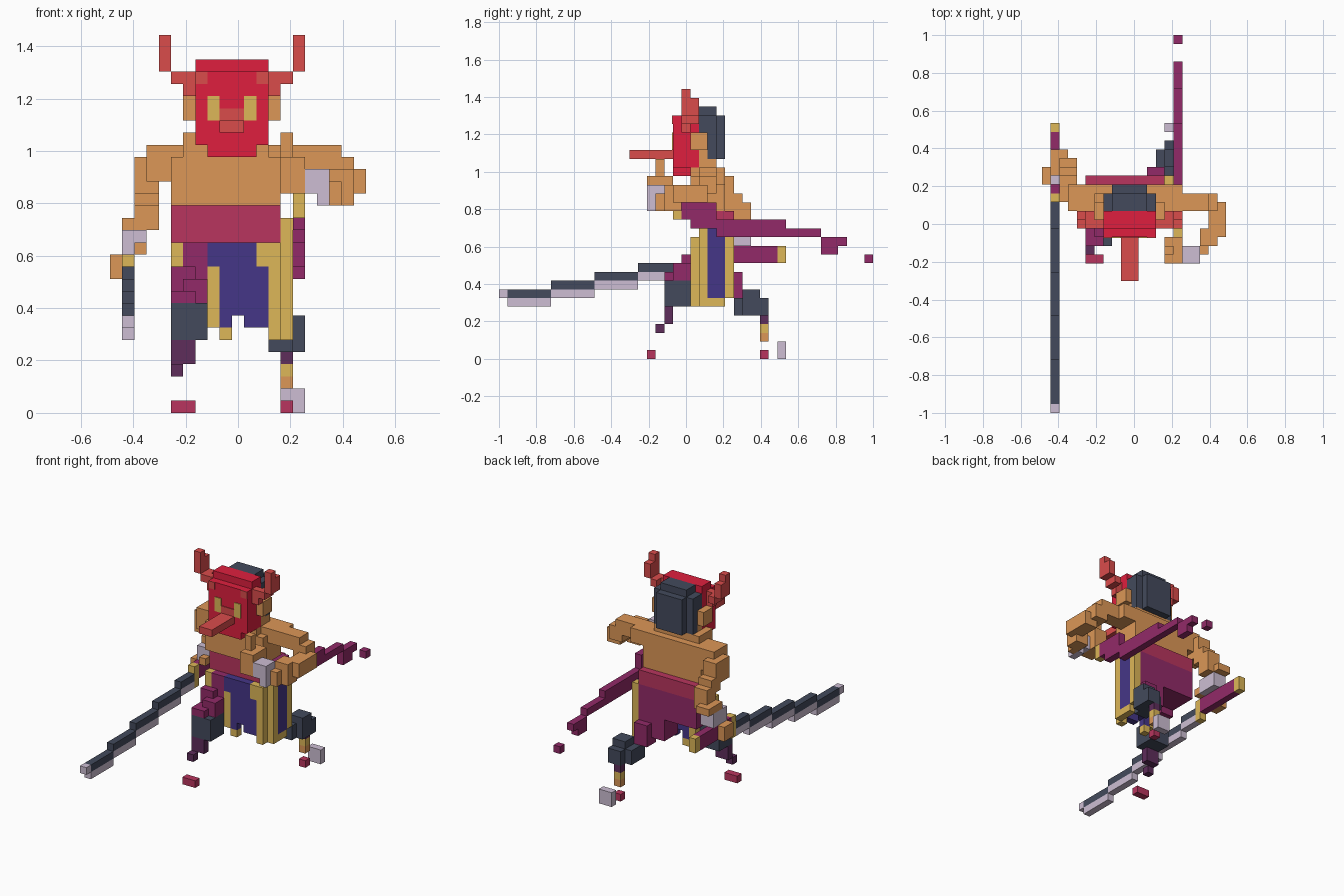
import bpy
import bmesh
from mathutils import Matrix, Vector

if "Cube" in bpy.data.objects:
    bpy.data.objects.remove(bpy.data.objects["Cube"], do_unlink=True)

UNIT = 2 / 43  # edge length of one building cube


def material(name, hex_code):
    """Flat material from an sRGB hex colour, stored as linear values."""
    channels = [int(hex_code[i:i + 2], 16) / 255 for i in (0, 2, 4)]
    colour = [((c + 0.055) / 1.055) ** 2.4 for c in channels] + [1]
    mat = bpy.data.materials.new(name)
    mat.use_nodes = True
    mat.diffuse_color = colour
    mat.node_tree.nodes["Principled BSDF"].inputs["Base Color"].default_value = colour
    return mat


skin = material("tan skin", "DC9757")
red = material("bright red", "DF1F3E")
horn_red = material("dull red", "DA4C4B")
slate = material("dark slate", "434A5C")
silver = material("pale lavender", "CDBED3")
gold = material("gold", "DDB758")
crimson = material("crimson", "B8355E")
plum = material("plum", "922A68")
dark_plum = material("dark plum", "5E2D5B")
blue = material("indigo", "453687")


def block(x, y, z):
    """Box between grid lines, as centre and size."""
    spans = (x, y, z)
    centre = Vector([(a + b) / 2 for a, b in spans]) - Vector((0.5, 0.5, 0))
    return centre * UNIT, Vector([b - a for a, b in spans]) * UNIT


def part(name, mat, *blocks, side=1):
    """Joins blocks into one object; side=-1 mirrors it over the body centre."""
    bm = bmesh.new()
    for centre, size in blocks:
        place = centre.copy()
        if side < 0:
            place.x = -place.x - UNIT
        bmesh.ops.create_cube(bm, size=1, matrix=Matrix.Translation(place) @ Matrix.Diagonal(size.to_4d()))
    mesh = bpy.data.meshes.new(name)
    bm.to_mesh(mesh)
    bm.free()
    mesh.materials.append(mat)
    obj = bpy.data.objects.new(name, mesh)
    bpy.context.collection.objects.link(obj)
    return obj


# Head and mask
part("mask", red,
     block(x=(-3, 3), y=(0, 2), z=(22, 29)),
     block(x=(-3, 3), y=(-1, 0), z=(22, 28)),
     block(x=(-2, 2), y=(-1, 1), z=(21, 22)))
part("mask_nose", horn_red,
     block(x=(-1, 1), y=(-6, -1), z=(23, 24)),
     block(x=(-1, 1), y=(-1.1, -1), z=(24, 25)))
part("skull", skin, block(x=(-3, 3), y=(2, 3), z=(22, 26)))
part("hair", slate,
     block(x=(-2, 2), y=(2, 4), z=(28, 29)),
     block(x=(-3, 3), y=(2, 4), z=(26, 28)),
     block(x=(-3, 3), y=(3, 4), z=(23, 26)),
     block(x=(-2, 2), y=(4, 5), z=(23, 28)))
for label, side in (("left", 1), ("right", -1)):
    part(label + "_eye", gold, block(x=(1, 2), y=(-1.1, -1), z=(24, 26)), side=side)
    part(label + "_ear", skin, block(x=(3, 4), y=(1, 3), z=(24, 26)), side=side)
    part(label + "_horn", horn_red,
         block(x=(2, 3), y=(-1.1, -1), z=(27, 28)),
         block(x=(3, 4), y=(0, 1), z=(26, 28)),
         block(x=(4, 5), y=(0, 2), z=(27, 28)),
         block(x=(5, 6), y=(0, 1), z=(28, 31)),
         block(x=(5, 6), y=(1, 2), z=(28, 30)), side=side)

# Torso
part("chest", skin,
     block(x=(-5, 4), y=(1, 5), z=(17, 21)),
     block(x=(-5, 5), y=(2, 5), z=(20, 22)),
     block(x=(-4, 3), y=(1, 4), z=(21, 23)))
part("waist_wrap", crimson,
     block(x=(-5, 4), y=(2, 5), z=(14, 17)),
     block(x=(-5, 4), y=(5, 6), z=(15, 17)))

# Right arm, reaching back to the grip
part("right_arm", skin,
     block(x=(-7, -4), y=(2, 5), z=(19, 22)),
     block(x=(-8, -6), y=(3, 6), z=(18, 21)),
     block(x=(-8, -6), y=(5, 7), z=(17, 19)),
     block(x=(-8, -6), y=(6, 8), z=(15, 18)),
     block(x=(-9, -7), y=(6, 9), z=(15, 16)))
part("right_glove", silver, block(x=(-9, -7), y=(5, 8), z=(13, 15)))
part("right_fingers", skin,
     block(x=(-10, -9), y=(5, 7), z=(11, 13)),
     block(x=(-8, -7), y=(4, 5), z=(13, 14)))

# Left arm, bent across the front
part("left_arm", skin,
     block(x=(4, 6), y=(2, 5), z=(20, 22)),
     block(x=(6, 9), y=(2, 4), z=(20, 22)),
     block(x=(8, 10), y=(2, 4), z=(19, 21)),
     block(x=(9, 11), y=(-1, 3), z=(18, 20)),
     block(x=(8, 10), y=(-2, 0), z=(17, 20)),
     block(x=(8, 9), y=(-3, -1), z=(17, 19)))
part("left_glove", silver,
     block(x=(6, 8), y=(-4, -2), z=(18, 20)),
     block(x=(7, 8), y=(-4, -2), z=(17, 18)))
part("left_fingers", skin,
     block(x=(4, 6), y=(-4, -1), z=(18, 21)),
     block(x=(4, 5), y=(-3, -2), z=(21, 23)))

# Sword, a stepped blade rising to the grip
steps = [(n, -20 + 5 * n, min(-15 + 5 * n, 3)) for n in range(5)]
part("blade_spine", slate,
     *[block(x=(-9, -8), y=(a, b), z=(7 + n, 8 + n)) for n, a, b in steps])
part("blade_edge", silver,
     block(x=(-9, -8), y=(-21, -20), z=(7, 8)),
     *[block(x=(-9, -8), y=(a, b), z=(6 + n, 7 + n)) for n, a, b in steps])
part("sword_guard", gold, block(x=(-9, -8), y=(3, 4), z=(10, 13)))
part("sword_grip", plum, block(x=(-9, -8), y=(4, 11), z=(11, 13)))
part("sword_pommel", gold, block(x=(-9, -8), y=(11, 12), z=(11, 13)))

# Scabbard on the left hip
part("scabbard_mouth", gold, block(x=(5, 6), y=(-1, 0), z=(16, 18)))
part("scabbard", plum,
     block(x=(5, 6), y=(0, 4), z=(16, 18)),
     block(x=(5, 6), y=(1, 12), z=(15, 16)),
     block(x=(5, 6), y=(4, 16), z=(14, 15)),
     block(x=(5, 6), y=(16, 19), z=(13, 14)),
     block(x=(5, 6), y=(16, 18), z=(12, 13)),
     block(x=(5, 6), y=(21, 22), z=(11, 12)))

# Hanging cloth at the front and left side
part("front_cloth", blue,
     block(x=(-2, 2), y=(1, 2), z=(12, 14)),
     block(x=(-1, 3), y=(1, 2), z=(8, 12)),
     block(x=(-1, 0), y=(1, 2), z=(7, 8)),
     block(x=(1, 3), y=(1, 2), z=(7, 8)))
part("front_cloth_trim", gold,
     block(x=(-2, -1), y=(1, 2), z=(7, 12)),
     block(x=(-1, 0), y=(1, 2), z=(6, 7)),
     block(x=(2, 3), y=(1, 2), z=(12, 14)),
     block(x=(3, 4), y=(1, 2), z=(6, 14)))
part("side_cloth", blue, block(x=(4, 5), y=(3, 5), z=(7, 15)))
part("side_cloth_trim", gold,
     block(x=(4, 5), y=(2, 3), z=(6, 16)),
     block(x=(4, 5), y=(5, 6), z=(7, 15)),
     block(x=(4, 5), y=(3, 5), z=(6, 7)))
part("right_hip_trim", gold, block(x=(-5, -4), y=(1, 2), z=(12, 14)))

# Trousers
part("trousers", plum,
     block(x=(-5, 4), y=(2, 6), z=(11, 14)),
     block(x=(-5, 4), y=(5, 6), z=(14, 15)),
     block(x=(-4, -2), y=(1, 2), z=(11, 14)),
     block(x=(-5, -3), y=(0, 2), z=(10, 12)),
     block(x=(-4, -2), y=(-1, 1), z=(9, 11)),
     block(x=(-5, -3), y=(-2, 0), z=(9, 10)),
     block(x=(0, 4), y=(3, 6), z=(8, 11)),
     block(x=(2, 4), y=(5, 7), z=(7, 10)))

# Right leg, stepping forward
part("right_knee", slate, block(x=(-5, -2), y=(-2, 1), z=(6, 9)))
part("right_shin", dark_plum,
     block(x=(-5, -3), y=(-2, -1), z=(4, 6)),
     block(x=(-5, -4), y=(-3, -2), z=(3, 4)))
part("right_foot", crimson, block(x=(-5, -3), y=(-4, -3), z=(0, 1)))

# Left leg, stepping back
part("left_knee", slate,
     block(x=(3, 5), y=(6, 9), z=(5, 7)),
     block(x=(4, 6), y=(7, 9), z=(5, 8)),
     block(x=(4, 6), y=(9, 10), z=(5, 7)))
part("left_shin", dark_plum, block(x=(4, 5), y=(9, 10), z=(4, 5)))
part("left_ankle_band", gold, block(x=(4, 5), y=(9, 10), z=(3, 4)))
part("left_ankle", skin, block(x=(4, 5), y=(9, 10), z=(2, 3)))
part("left_foot", crimson, block(x=(4, 5), y=(9, 10), z=(0, 1)))
part("left_heel", silver, block(x=(4, 6), y=(11, 12), z=(0, 2)))
